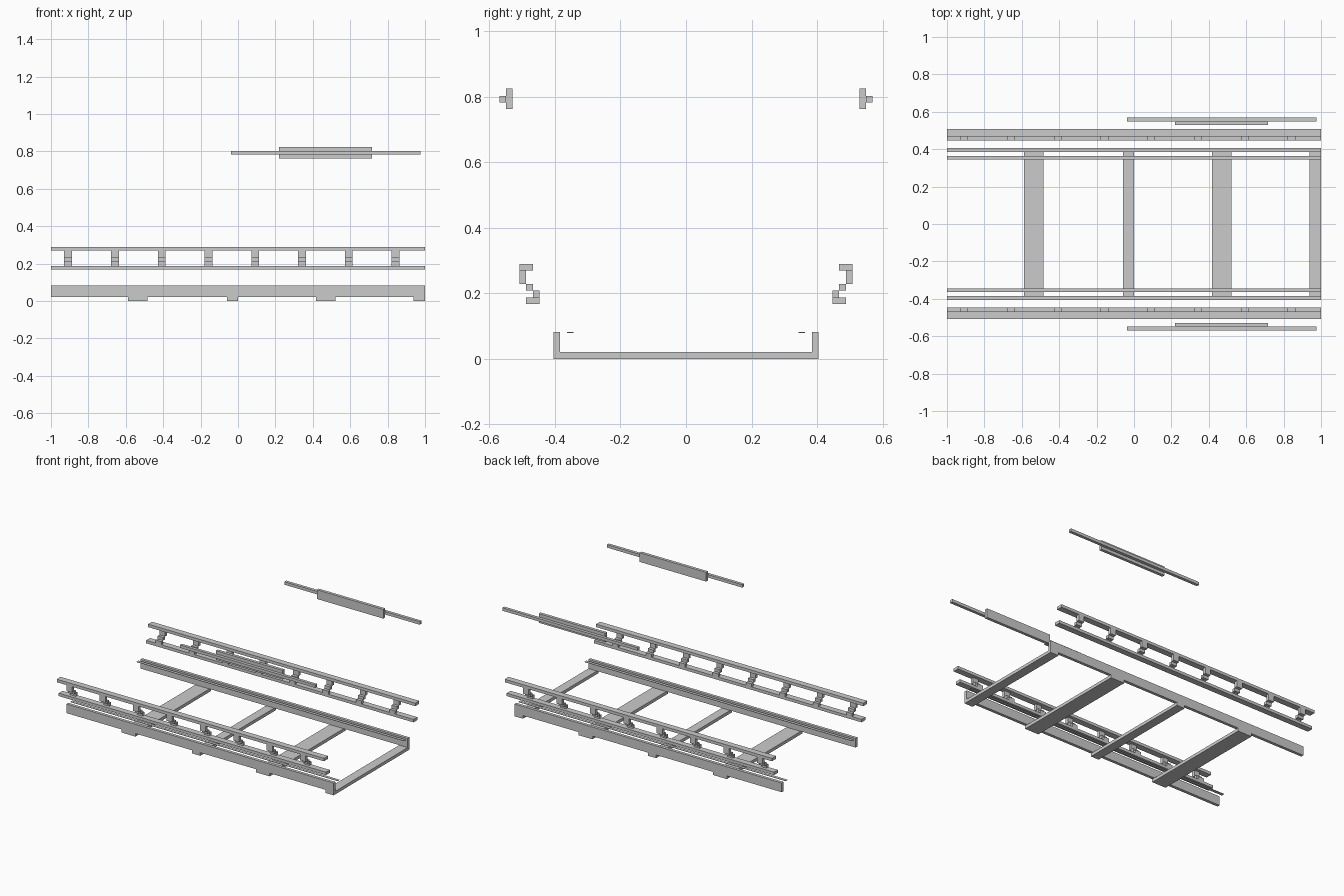
import bpy, bmesh

if "Cube" in bpy.data.objects:
    bpy.data.objects.remove(bpy.data.objects["Cube"])


def boxes(name, specs, mirror=True):
    """One object from (x0, x1, y0, y1, z0, z1) boxes, optionally mirrored across y."""
    bm = bmesh.new()
    for x0, x1, y0, y1, z0, z1 in specs:
        verts = bmesh.ops.create_cube(bm, size=1)["verts"]
        for v in verts:
            v.co.x = x1 if v.co.x > 0 else x0
            v.co.y = y1 if v.co.y > 0 else y0
            v.co.z = z1 if v.co.z > 0 else z0
    me = bpy.data.meshes.new(name)
    bm.to_mesh(me)
    bm.free()
    ob = bpy.data.objects.new(name, me)
    bpy.context.collection.objects.link(ob)
    if mirror:
        m = ob.modifiers.new("mirror", "MIRROR")
        m.use_axis = (False, True, False)
        m.use_mirror_merge = False
    return ob


# Base frame: cross members, side beams, thin inner strips
boxes("cross_members",
      [(a, b, -0.405, 0.405, 0, 0.021) for a, b in
       ((-0.589, -0.484), (-0.06, 0.001), (0.417, 0.521), (0.937, 1.0))], mirror=False)
boxes("side_beams", [(-1, 1, -0.405, -0.385, 0.021, 0.083)])
boxes("inner_strips", [(-1, 1, -0.364, -0.344, 0.08, 0.083)])

# Side railings: upper and lower bars joined by stepped brackets
boxes("upper_bars", [(-1, 1, -0.509, -0.467, 0.27, 0.29)])
boxes("lower_bars", [(-1, 1, -0.488, -0.447, 0.168, 0.188)])
brackets = []
for i in range(8):
    x = -0.908 + 0.25 * i
    a, b = x - 0.021, x + 0.021
    brackets += [(a, b, -0.509, -0.488, 0.229, 0.27),
                 (a, b, -0.488, -0.467, 0.209, 0.229),
                 (a, b, -0.467, -0.447, 0.188, 0.209)]
boxes("stepped_brackets", brackets)

# Floating upper rods with their backing plates
boxes("upper_rods", [(-0.037, 0.976, -0.569, -0.549, 0.783, 0.803)])
boxes("backing_plates", [(0.22, 0.717, -0.549, -0.529, 0.763, 0.825)])
